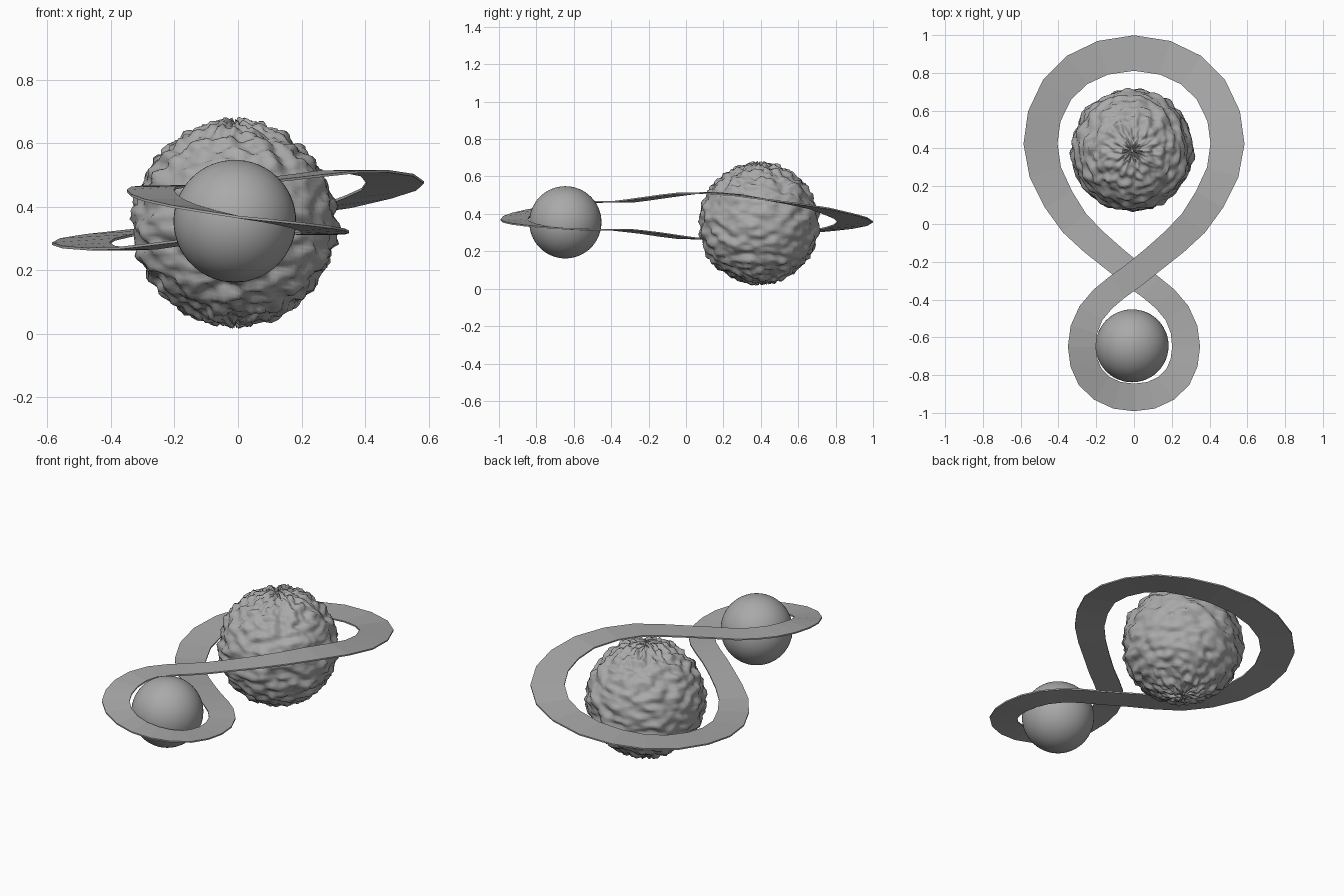
import bpy, bmesh, math
from mathutils import Vector, noise

if "Cube" in bpy.data.objects:
    bpy.data.objects.remove(bpy.data.objects["Cube"], do_unlink=True)

grey = bpy.data.materials.new("stone grey")
grey.use_nodes = True
tone = (0.4, 0.4, 0.4, 1)
grey.diffuse_color = tone
grey.node_tree.nodes["Principled BSDF"].inputs["Base Color"].default_value = tone


def finish(bm, name, location=(0, 0, 0), smooth=False):
    bmesh.ops.recalc_face_normals(bm, faces=bm.faces)
    mesh = bpy.data.meshes.new(name)
    bm.to_mesh(mesh)
    bm.free()
    mesh.materials.append(grey)
    mesh.polygons.foreach_set("use_smooth", [smooth] * len(mesh.polygons))
    obj = bpy.data.objects.new(name, mesh)
    obj.location = location
    bpy.context.collection.objects.link(obj)
    return obj


# Small smooth planet
bm = bmesh.new()
bmesh.ops.create_uvsphere(bm, u_segments=48, v_segments=32, radius=0.193)
finish(bm, "small_planet", (-0.01, -0.645, 0.355), True)

# Large rugged planet: ridges run along the latitude and gather at the poles
bm = bmesh.new()
bmesh.ops.create_uvsphere(bm, u_segments=128, v_segments=80, radius=1)
for v in bm.verts:
    lon, lat = math.atan2(v.co.y, v.co.x), math.asin(max(-1, min(1, v.co.z)))
    p = Vector((4 * math.cos(lon), 4 * math.sin(lon), 8 * lat))
    bump = noise.noise(p) + 0.4 * noise.noise(p * 2.2)
    if abs(v.co.z) > 0.9999:
        bump = 0
    v.co *= 0.318 + 0.024 * bump
finish(bm, "large_planet", (-0.01, 0.39, 0.348), True)

# Figure-of-eight ring: x, y, half width, height of upper strand, height of lower strand
half = [
    (0, 0.905, 0.094, 0.358, 0.358), (0.165, 0.88, 0.093, 0.378, 0.34),
    (0.302, 0.815, 0.092, 0.40, 0.324), (0.408, 0.71, 0.091, 0.43, 0.31),
    (0.475, 0.57, 0.09, 0.455, 0.297), (0.495, 0.425, 0.09, 0.477, 0.284),
    (0.47, 0.275, 0.087, 0.50, 0.273), (0.40, 0.13, 0.084, 0.512, 0.267),
    (0.315, 0.005, 0.079, 0.51, 0.27), (0.215, -0.093, 0.074, 0.498, 0.283),
    (0.105, -0.185, 0.07, 0.485, 0.297), (0, -0.27, 0.069, 0.473, 0.307),
    (-0.09, -0.335, 0.069, 0.465, 0.314), (-0.165, -0.397, 0.07, 0.464, 0.316),
    (-0.228, -0.472, 0.071, 0.464, 0.315), (-0.265, -0.558, 0.073, 0.46, 0.317),
    (-0.276, -0.65, 0.074, 0.45, 0.321), (-0.265, -0.735, 0.074, 0.436, 0.328),
    (-0.232, -0.81, 0.074, 0.42, 0.336), (-0.17, -0.87, 0.073, 0.402, 0.346),
    (-0.09, -0.907, 0.073, 0.385, 0.357), (0, -0.918, 0.073, 0.368, 0.368),
]
path = [(x, y, w, z) for x, y, w, z, _ in half]
path += [(-x, y, w, z) for x, y, w, _, z in half[-2:0:-1]]

bm = bmesh.new()
sections = []
for i, (x, y, w, z) in enumerate(path):
    before, after = path[i - 1], path[(i + 1) % len(path)]
    side = Vector((before[1] - after[1], after[0] - before[0], 0)).normalized() * w
    sections.append([bm.verts.new(Vector((x, y, z + h)) + side * s)
                     for s, h in ((1, 0.004), (-1, 0.004), (-1, -0.004), (1, -0.004))])
for i, a in enumerate(sections):
    b = sections[(i + 1) % len(sections)]
    for k in range(4):
        n = (k + 1) % 4
        bm.faces.new((a[k], a[n], b[n], b[k]))
finish(bm, "figure_eight_ring")
